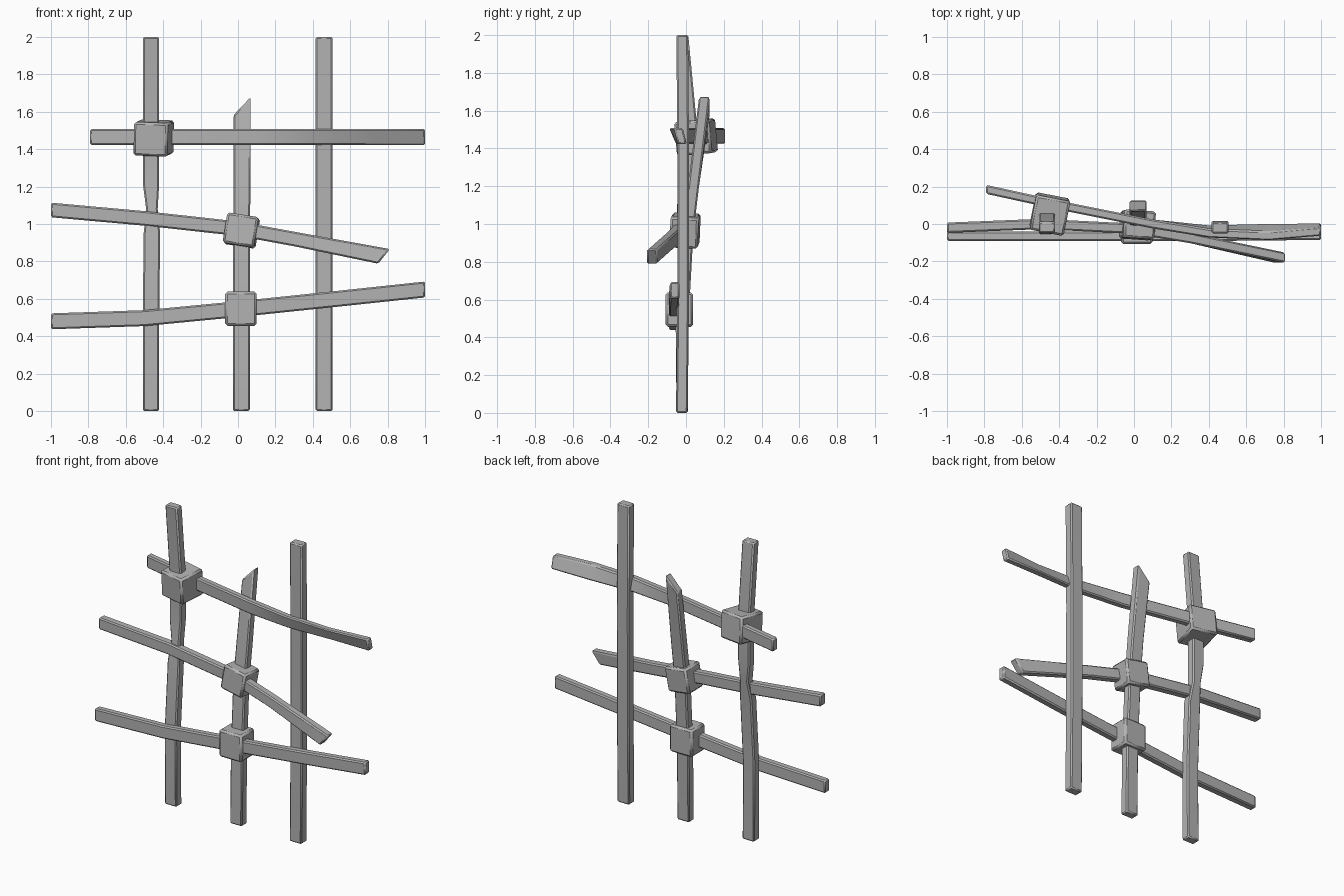
import bpy, bmesh, math
from mathutils import Vector

if "Cube" in bpy.data.objects:
    bpy.data.objects.remove(bpy.data.objects["Cube"], do_unlink=True)

# One plain grey for everything
grey = bpy.data.materials.new("plain_grey")
grey.use_nodes = True
colour = (0.45, 0.45, 0.45, 1)
grey.diffuse_color = colour
grey.node_tree.nodes["Principled BSDF"].inputs["Base Color"].default_value = colour


def finish(name, bm, bevel):
    """Turn a bmesh into a softly chamfered object."""
    bmesh.ops.recalc_face_normals(bm, faces=bm.faces)
    mesh = bpy.data.meshes.new(name)
    bm.to_mesh(mesh)
    bm.free()
    obj = bpy.data.objects.new(name, mesh)
    bpy.context.collection.objects.link(obj)
    mesh.materials.append(grey)
    mod = obj.modifiers.new("chamfer", 'BEVEL')
    mod.width, mod.segments, mod.limit_method = bevel, 1, 'ANGLE'
    mod.angle_limit = math.radians(40)
    bpy.ops.object.select_all(action='DESELECT')
    obj.select_set(True)
    bpy.context.view_layer.objects.active = obj
    bpy.ops.object.shade_smooth_by_angle(angle=math.radians(30))
    return obj


def bar(name, path, width, depth, upright, cut=0, lean=None, pinch=None):
    """Sweep a rectangle along a path. cut slants the last end, lean pushes
    the lower edge back and pinch narrows the section, by path index."""
    bm = bmesh.new()
    rings = []
    for i, point in enumerate(path):
        wide = width * (pinch or {}).get(i, 1)
        ring = []
        for a, b in ((-1, -1), (1, -1), (1, 1), (-1, 1)):
            across, back = a * wide / 2, b * depth / 2
            slant = cut * across if i == len(path) - 1 else 0
            if upright:
                offset = Vector((across, back, slant))
            else:
                if a < 0:
                    back += (lean or {}).get(i, 0)
                offset = Vector((slant, back, across))
            ring.append(bm.verts.new(Vector(point) + offset))
        rings.append(ring)
    for low, high in zip(rings, rings[1:]):
        for k in range(4):
            n = (k + 1) % 4
            bm.faces.new((low[k], low[n], high[n], high[k]))
    bm.faces.new(rings[0])
    bm.faces.new(rings[-1])
    return finish(name, bm, 0.008)


def knot(name, centre, size, turn):
    """A chunky block gripping two crossing bars."""
    bm = bmesh.new()
    bmesh.ops.create_cube(bm, size=1)
    bmesh.ops.scale(bm, vec=size, verts=bm.verts)
    obj = finish(name, bm, 0.012)
    obj.location = centre
    obj.rotation_euler = [math.radians(t) for t in turn]


# Upright bars
bar("right_side_upright",
    [(-.465, -.02, 0), (-.465, -.025, .5), (-.46, .0, .95), (-.46, .02, 1.08),
     (-.465, .028, 1.22), (-.465, .03, 1.5), (-.465, -.018, 2)],
    .088, .06, True, pinch={3: .7})
bar("centre_upright",
    [(.018, -.022, 0), (.018, -.015, .5), (.018, .01, .95), (.022, .04, 1.2),
     (.022, .098, 1.63)],
    .09, .058, True, cut=1.05)
bar("left_side_upright",
    [(.46, -.022, 0), (.46, -.015, .6), (.46, -.014, 1.3), (.46, -.02, 2)],
    .09, .062, True)

# Cross bars
bar("upper_crossbar",
    [(-.79, .185, 1.465), (-.4, .1, 1.465), (.1, .0, 1.465),
     (.4, -.05, 1.465), (.72, -.065, 1.465), (1, -.04, 1.465)],
    .085, .048, False, lean={3: .02, 4: .045, 5: .02})
bar("middle_crossbar",
    [(-1, -.02, 1.075), (-.5, .0, 1.03), (0, -.025, .975),
     (.3, -.075, .92), (.78, -.18, .827)],
    .078, .055, False, cut=.8)
bar("lower_crossbar",
    [(-1, -.065, .48), (-.5, -.065, .497), (0, -.065, .545),
     (.5, -.065, .597), (1, -.06, .65)],
    .085, .05, False)

# Blocks where the bars cross
knot("upper_knot", (-.45, .053, 1.46), (.185, .19, .18), (5, 2, -11))
knot("middle_knot", (.018, -.005, .965), (.17, .15, .165), (-3, 9, -4))
knot("lower_knot", (.015, -.035, .547), (.168, .145, .182), (0, 0, 0))
